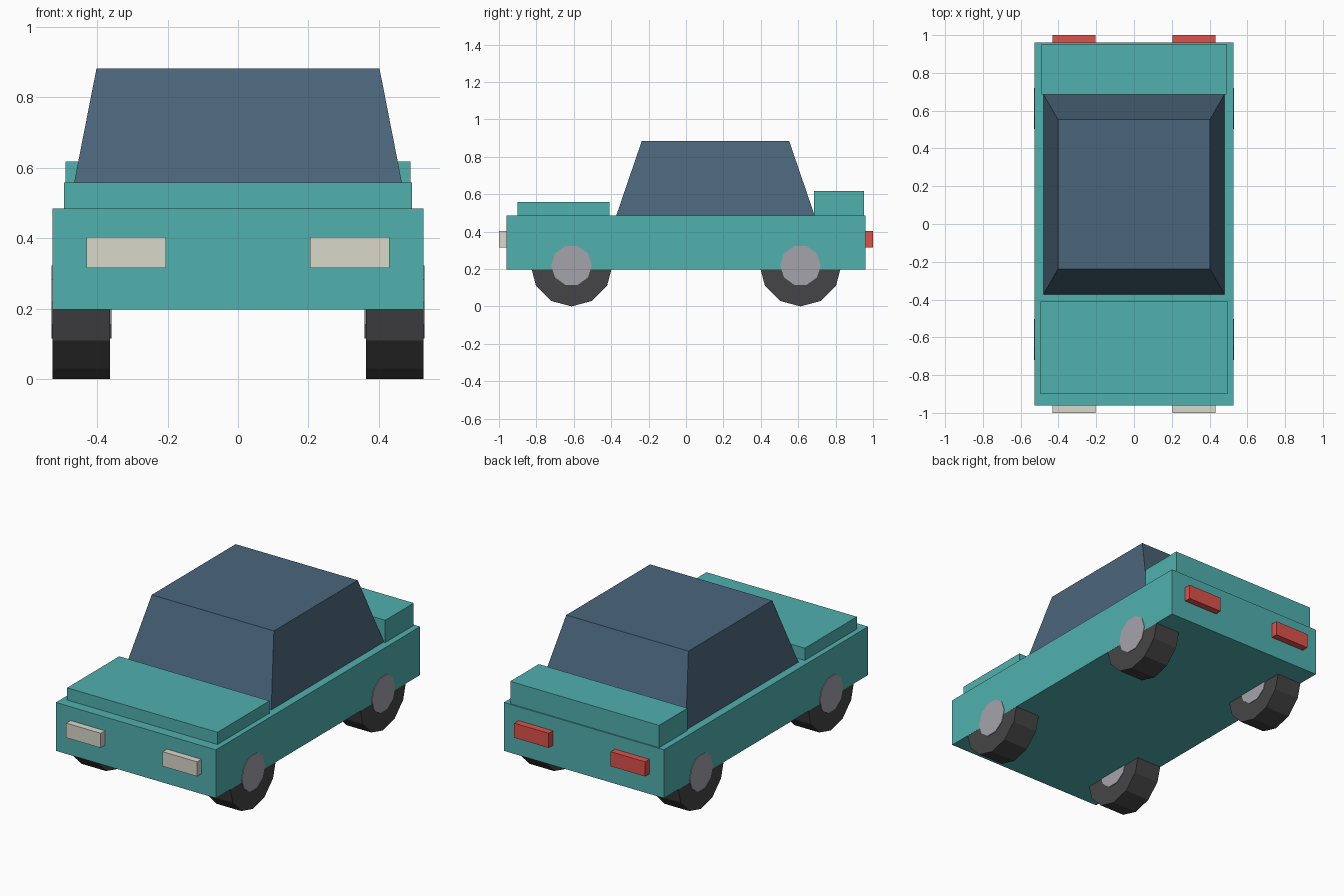
import bpy, math

if "Cube" in bpy.data.objects:
    bpy.data.objects.remove(bpy.data.objects["Cube"])

def material(name, rgb):
    m = bpy.data.materials.new(name)
    m.diffuse_color = (*rgb, 1)
    m.use_nodes = True
    m.node_tree.nodes["Principled BSDF"].inputs["Base Color"].default_value = m.diffuse_color
    return m

TEAL = material("teal_paint", (0.08, 0.44, 0.43))
GLASS = material("blue_glass", (0.07, 0.13, 0.195))
RUBBER = material("dark_rubber", (0.06, 0.06, 0.063))
METAL = material("grey_metal", (0.37, 0.37, 0.41))
CREAM = material("cream_lens", (0.69, 0.69, 0.6))
RED = material("red_lens", (0.74, 0.085, 0.07))

def box(name, x, y, z, mat):
    """Box from (min, max) ranges on each axis."""
    bpy.ops.mesh.primitive_cube_add(size=1)
    ob = bpy.context.object
    ob.name = name
    for v in ob.data.vertices:
        v.co = [r[0] if c < 0 else r[1] for c, r in zip(v.co, (x, y, z))]
    ob.data.materials.append(mat)
    return ob

def disc(name, sides, radius, width, loc, mat):
    """Cylinder with its axle along x."""
    bpy.ops.mesh.primitive_cylinder_add(vertices=sides, radius=radius, depth=width,
                                        location=loc, rotation=(0, math.pi / 2, 0))
    ob = bpy.context.object
    ob.name = name
    ob.data.materials.append(mat)

# Body, bonnet and boot
box("body", (-0.527, 0.527), (-0.96, 0.96), (0.197, 0.485), TEAL)
box("bonnet", (-0.495, 0.495), (-0.90, -0.41), (0.485, 0.558), TEAL)
box("boot", (-0.49, 0.49), (0.685, 0.953), (0.485, 0.618), TEAL)

# Tapered cabin
cabin = box("cabin", (-0.48, 0.48), (-0.373, 0.688), (0.485, 0.883), GLASS)
for v in cabin.data.vertices:
    if v.co.z > 0.6:
        v.co.x = math.copysign(0.402, v.co.x)
        v.co.y = -0.237 if v.co.y < 0 else 0.552

# Lights and wheels, mirrored left/right and front/back
for sx, side in ((-1, "left"), (1, "right")):
    lx = sorted((sx * 0.204, sx * 0.431))
    box(f"headlight_{side}", lx, (-1.0, -0.95), (0.316, 0.403), CREAM)
    box(f"tail_light_{side}", lx, (0.95, 1.0), (0.316, 0.403), RED)
    for y, end in ((-0.612, "front"), (0.612, "rear")):
        loc = (sx * 0.445, y, 0.219)
        disc(f"{end}_wheel_{side}", 12, 0.219, 0.163, loc, RUBBER)
        disc(f"{end}_hub_{side}", 10, 0.109, 0.170, loc, METAL)
